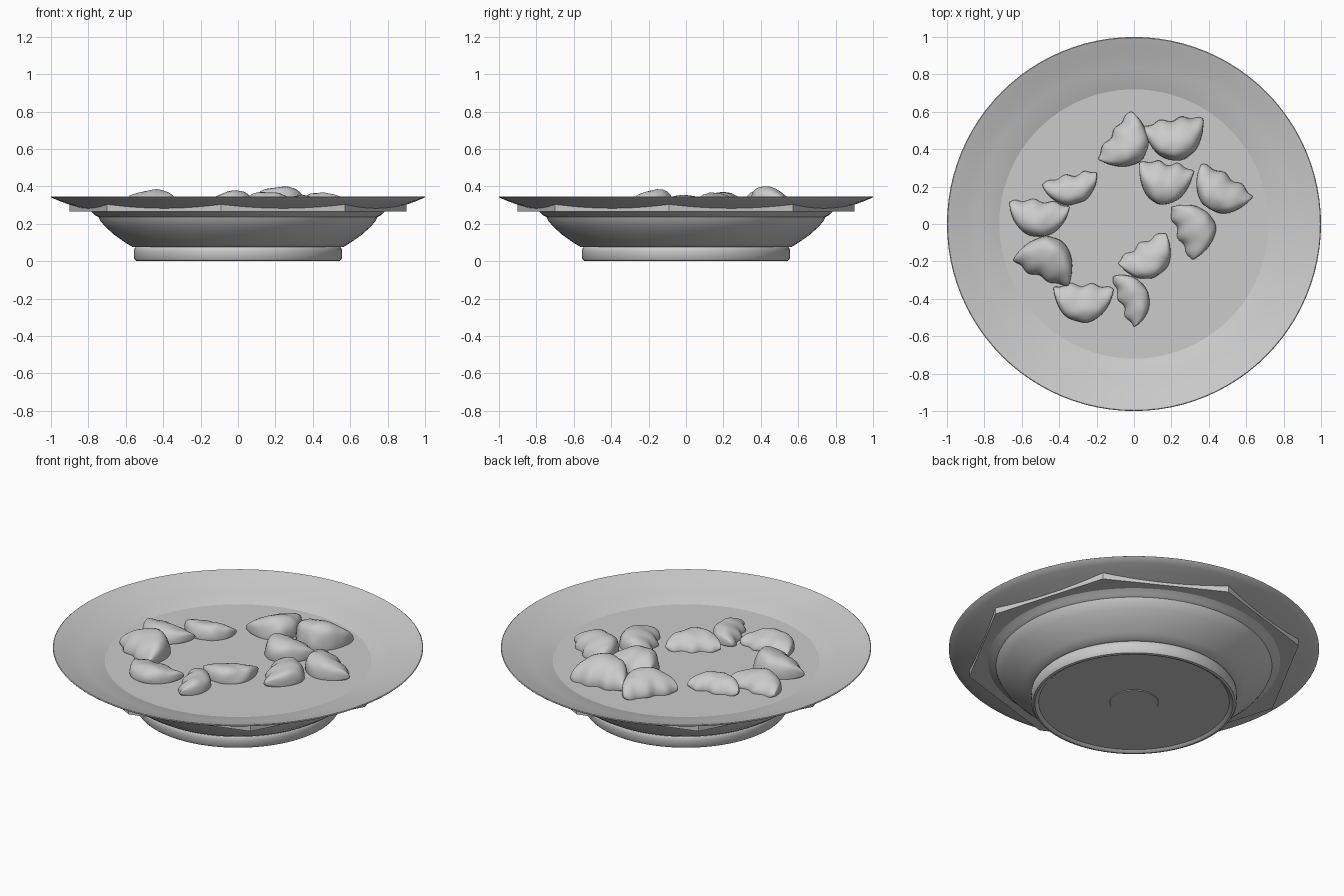
import bpy, bmesh, math
from mathutils import Vector, noise

if "Cube" in bpy.data.objects:
    bpy.data.objects.remove(bpy.data.objects["Cube"])

GREY = bpy.data.materials.new("light grey")
GREY.diffuse_color = (0.6, 0.6, 0.6, 1)
GREY.use_nodes = True
GREY.node_tree.nodes["Principled BSDF"].inputs["Base Color"].default_value = GREY.diffuse_color


def finish(bm, name, angle=35):
    bmesh.ops.remove_doubles(bm, verts=bm.verts, dist=1e-5)
    bmesh.ops.dissolve_degenerate(bm, edges=bm.edges, dist=1e-6)
    bmesh.ops.recalc_face_normals(bm, faces=bm.faces)
    me = bpy.data.meshes.new(name)
    bm.to_mesh(me)
    bm.free()
    me.materials.append(GREY)
    ob = bpy.data.objects.new(name, me)
    bpy.context.collection.objects.link(ob)
    bpy.ops.object.select_all(action='DESELECT')
    ob.select_set(True)
    bpy.context.view_layer.objects.active = ob
    bpy.ops.object.shade_smooth_by_angle(angle=math.radians(angle))
    return ob


def grid_faces(bm, rows, wrap):
    for r0, r1 in zip(rows, rows[1:]):
        n = len(r0)
        for j in range(n if wrap else n - 1):
            k = (j + 1) % n
            bm.faces.new((r0[j], r0[k], r1[k], r1[j]))


# plate: lathed profile from the underside, round the rim, to the inside
profile = [(0, .008), (.130, .008), (.132, .012), (.515, .012), (.525, .004), (.535, 0),
           (.547, .003), (.555, .014), (.557, .05), (.555, .066), (.548, .075),
           (.565, .077), (.60, .098), (.66, .14), (.71, .185),
           (.735, .215), (.745, .236), (.765, .246), (.785, .265), (.836, .283),
           (.905, .304), (.96, .324), (.997, .340), (1.0, .344), (.996, .347),
           (.955, .334), (.905, .316), (.836, .295), (.72, .2665), (.62, .22),
           (.4, .18), (0, .175)]
SEG = 96
bm = bmesh.new()
rows = [[bm.verts.new((r * math.cos(2 * math.pi * j / SEG), r * math.sin(2 * math.pi * j / SEG), z))
         for j in range(SEG)] for r, z in profile]
grid_faces(bm, rows, True)
finish(bm, "plate")

# broth: eight-sided sheet whose edge turns up into the rim
LEVEL = .2665
corners = [Vector((.905 * math.cos(math.radians(45 * k - 95.7)),
                   .905 * math.sin(math.radians(45 * k - 95.7)), LEVEL)) for k in range(8)]
ring = [corners[k].lerp(corners[(k + 1) % 8], i / 8) for k in range(8) for i in range(8)]
bm = bmesh.new()
low = [bm.verts.new(p) for p in ring]
top = [bm.verts.new((p.x, p.y, .289 + (p.xy.length - .836) * .30)) for p in ring]
grid_faces(bm, [low, top], True)
bm.faces.new(low)
finish(bm, "broth", 20)

# dumplings: tip A, tip B, belly depth (to the left of A-B), height
dumplings = [
    (-.01, .60, -.19, .345, .19, .108), (.37, .56, .05, .515, .20, .133),
    (.32, .28, .03, .325, .20, .105), (.635, .145, .36, .32, .18, .100),
    (.20, .09, .315, -.19, .18, .088), (.17, -.05, -.085, -.21, .17, .078),
    (-.11, -.28, 0, -.55, .14, .075), (-.11, -.35, -.43, -.34, .18, .078),
    (-.645, -.19, -.35, -.33, .20, .115), (-.345, .09, -.665, .115, .17, .080),
    (-.20, .275, -.49, .21, .14, .078)]
NU, NV = 32, 28


def dumpling(i, ax, ay, bx, by, depth, height):
    a, b = Vector((ax, ay, 0)), Vector((bx, by, 0))
    along = (b - a) / 2
    side = Vector((-along.y, along.x, 0)).normalized()
    bm = bmesh.new()
    rows = []
    for iu in range(NU + 1):
        u = -math.cos(math.pi * iu / NU)
        full = max(0, 1 - abs(u) ** 2.2) ** .6
        row = []
        for iv in range(NV):
            t = 2 * math.pi * iv / NV
            up = math.sin(t)
            crest = max(0, up) ** 2
            # half-moon section: thin seam on the straight side, tall belly
            y = depth * full * (.44 + .56 * math.cos(t) + .16 * crest)
            z = height * full ** .8 * up * (1 if up > 0 else .35)
            z += .016 * abs(u) ** 6
            # pleats along the seam
            seam = max(0, -math.cos(t)) ** 2 * full
            y += .010 * seam * math.sin(9 * u + i)
            p = (a + b) / 2 + along * u + side * y
            p.z = LEVEL + z
            d = noise.noise(p * 14 + Vector((i * 3.1, 0, 0)))
            p += (side * .008 * d + Vector((0, 0, .010 * d))) * full
            row.append(bm.verts.new(p))
        rows.append(row)
    grid_faces(bm, rows, True)
    finish(bm, f"dumpling_{i + 1}", 60)


for i, d in enumerate(dumplings):
    dumpling(i, *d)
